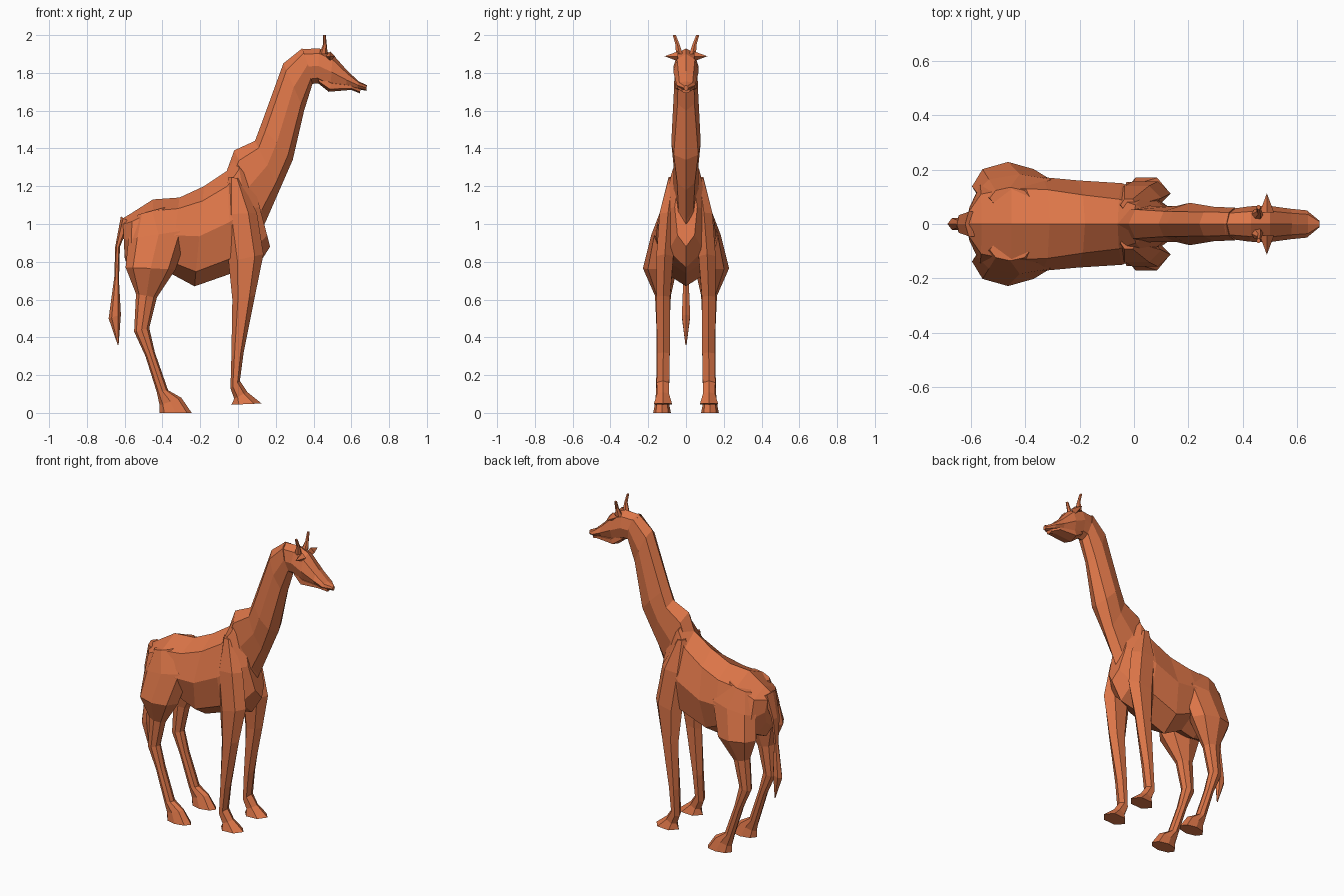
import bpy, bmesh
from math import sin, cos, tau

mat = bpy.data.materials.new("terracotta")
mat.diffuse_color = (0.72, 0.18, 0.065, 1)


def loft(name, rings, n=8, mirror=False):
    """Skin rings given as (x1, z1, x2, z2, half_width, y_centre, top_narrowing)."""
    bm = bmesh.new()
    widest = max(sin(tau * i / n) for i in range(n))
    prev = None
    for r in rings:
        x1, z1, x2, z2, w = r[:5]
        yc = r[5] if len(r) > 5 else 0
        k = r[6] if len(r) > 6 else 0
        ring = []
        for i in range(n):
            c, s = cos(tau * i / n), sin(tau * i / n) / widest
            ring.append(bm.verts.new(((x1 + x2) / 2 + c * (x1 - x2) / 2,
                                      yc + s * w * (1 - k * c),
                                      (z1 + z2) / 2 + c * (z1 - z2) / 2)))
        if prev:
            for i in range(n):
                j = (i + 1) % n
                bm.faces.new((prev[i], prev[j], ring[j], ring[i]))
        else:
            bm.faces.new(ring)
        prev = ring
    bm.faces.new(prev)
    bmesh.ops.recalc_face_normals(bm, faces=bm.faces)
    me = bpy.data.meshes.new(name)
    bm.to_mesh(me)
    bm.free()
    me.materials.append(mat)
    ob = bpy.data.objects.new(name, me)
    bpy.context.collection.objects.link(ob)
    if mirror:
        m = ob.modifiers.new("mirror", 'MIRROR')
        m.use_axis = (False, True, False)
    return ob


# Torso, rump to chest
loft("body", [
    (-.61, 1.03, -.60, .82, .06),
    (-.56, 1.06, -.57, .74, .145, 0, -.1),
    (-.45, 1.13, -.45, .72, .172, 0, -.12),
    (-.31, 1.14, -.36, .74, .172, 0, -.05),
    (-.18, 1.20, -.23, .67, .16, 0, .08),
    (-.06, 1.28, -.03, .74, .15, 0, .2),
    (-.01, 1.38, .10, .77, .115, 0, .2),
    (.06, 1.30, .17, .88, .06, 0, .1),
])

# Neck, withers to skull
loft("neck", [
    (-.06, 1.28, .12, .96, .075),
    (-.02, 1.39, .15, 1.02, .066, 0, -.2),
    (.09, 1.44, .22, 1.18, .066),
    (.12, 1.52, .29, 1.34, .078, 0, .25),
    (.24, 1.85, .35, 1.60, .063),
    (.34, 1.93, .40, 1.76, .06),
])

# Head and lower jaw
loft("head", [
    (.33, 1.925, .38, 1.74, .055),
    (.43, 1.93, .42, 1.745, .065),
    (.50, 1.90, .49, 1.71, .067),
    (.58, 1.81, .57, 1.715, .056),
    (.64, 1.755, .63, 1.715, .05),
    (.682, 1.735, .68, 1.705, .012),
])
loft("jaw", [
    (.42, 1.80, .43, 1.74, .04),
    (.50, 1.76, .48, 1.70, .055),
    (.60, 1.74, .60, 1.71, .045),
    (.65, 1.72, .645, 1.692, .02),
], n=6)

# Horns and ears, one pair each
loft("horns", [
    (.43, 1.90, .475, 1.90, .018, .035),
    (.45, 1.95, .47, 1.95, .011, .045),
    (.45, 2.0, .465, 2.0, .008, .062),
], n=6, mirror=True)
bpy.ops.mesh.primitive_cone_add(vertices=4, radius1=.026, radius2=0, depth=.07,
                                location=(.488, .078, 1.888),
                                rotation=(-tau / 4, 0, 0))
ears = bpy.context.object
ears.name = "ears"
bpy.ops.object.transform_apply(location=True, rotation=True, scale=True)
ears.data.materials.append(mat)
ears.modifiers.new("mirror", 'MIRROR').use_axis = (False, True, False)

# Front legs with shoulder and hoof
loft("front_legs", [
    (-.05, 1.25, .01, 1.24, .022, .07),
    (-.08, 1.05, .10, 1.06, .045, .095),
    (-.05, .80, .135, .84, .045, .112),
    (-.03, .60, .09, .62, .036, .12),
    (-.035, .30, .03, .32, .034, .12),
    (-.04, .13, .01, .17, .033, .122),
    (-.02, .075, .05, .11, .032, .122),
    (-.035, .043, .125, .05, .048, .122),
], n=6, mirror=True)

# Hind legs with thigh and hoof
loft("hind_legs", [
    (-.53, 1.05, -.38, 1.09, .04, .095),
    (-.58, .92, -.26, .97, .065, .118),
    (-.595, .77, -.33, .76, .09, .138),
    (-.54, .63, -.43, .61, .042, .122),
    (-.55, .43, -.47, .45, .034, .122),
    (-.49, .30, -.44, .32, .033, .122),
    (-.43, .11, -.37, .12, .034, .125),
    (-.415, .04, -.30, .08, .035, .127),
    (-.415, 0, -.245, 0, .047, .127),
], n=8, mirror=True)

# Tail with tuft
loft("tail", [
    (-.62, 1.04, -.57, 1.01, .045),
    (-.65, .88, -.625, .88, .032),
    (-.655, .72, -.63, .70, .014),
    (-.685, .50, -.62, .52, .022),
    (-.637, .36, -.632, .36, .003),
], n=6)
